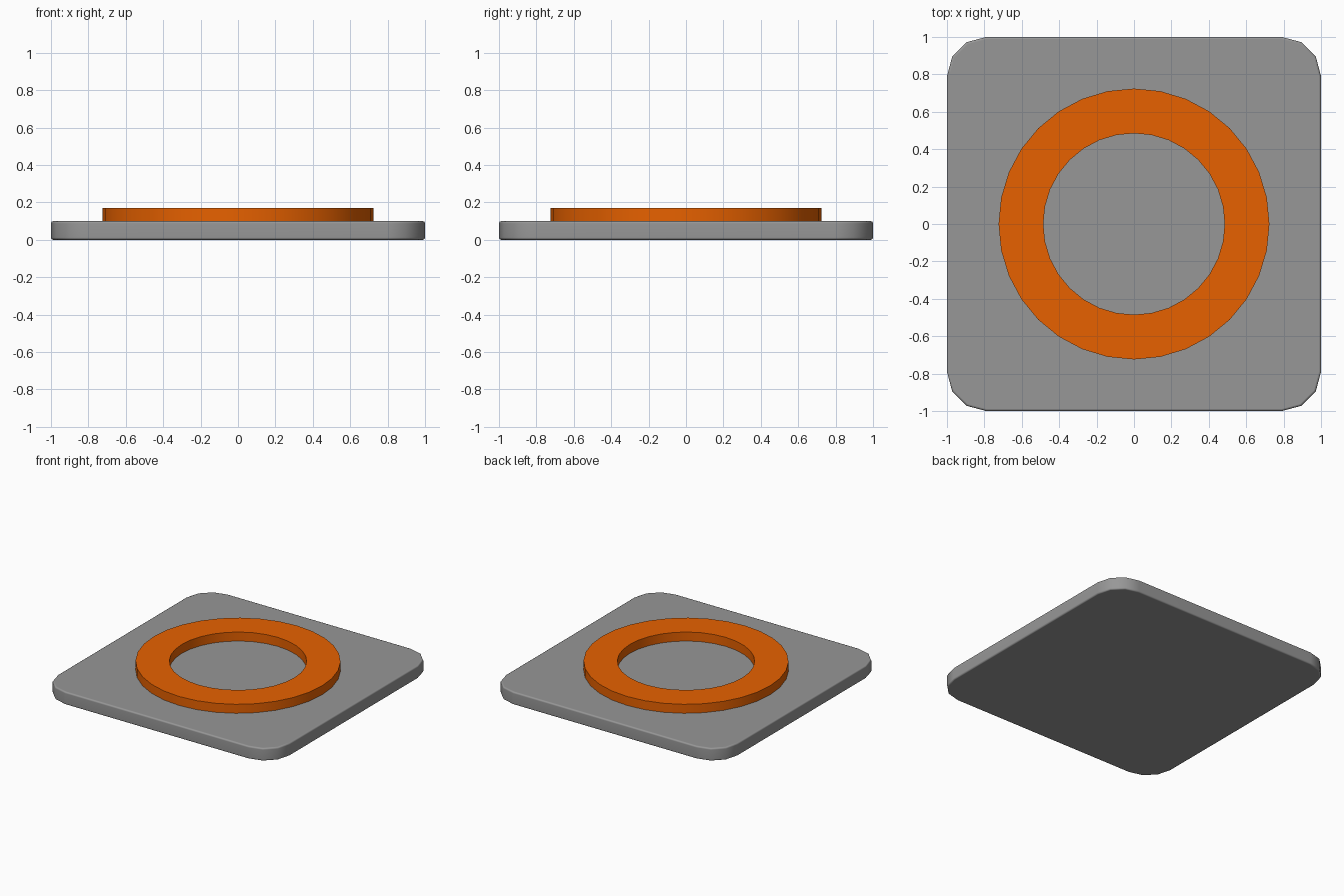
import bpy, bmesh
from math import sin, cos, pi

if "Cube" in bpy.data.objects:
    bpy.data.objects.remove(bpy.data.objects["Cube"])


def finish(name, bm, angle, color):
    bmesh.ops.recalc_face_normals(bm, faces=bm.faces)
    mesh = bpy.data.meshes.new(name)
    bm.to_mesh(mesh)
    bm.free()
    ob = bpy.data.objects.new(name, mesh)
    bpy.context.collection.objects.link(ob)
    bpy.ops.object.select_all(action='DESELECT')
    ob.select_set(True)
    bpy.context.view_layer.objects.active = ob
    bpy.ops.object.shade_smooth_by_angle(angle=angle)
    mat = bpy.data.materials.new(name + "_colour")
    mat.diffuse_color = color
    mat.use_nodes = True
    mat.node_tree.nodes["Principled BSDF"].inputs["Base Color"].default_value = mat.diffuse_color
    mesh.materials.append(mat)
    return ob


# Base plate: dark grey rounded square with softened rims
HEIGHT, CORNER, SEGS, RIM = 0.10, 0.21, 3, 0.012
bm = bmesh.new()
outline = []
for q, (sx, sy) in enumerate([(1, 1), (-1, 1), (-1, -1), (1, -1)]):
    for i in range(SEGS + 1):
        a = (q + i / SEGS) * pi / 2
        outline.append(bm.verts.new((sx * (1 - CORNER) + CORNER * cos(a),
                                     sy * (1 - CORNER) + CORNER * sin(a), 0)))
base = bm.faces.new(outline)
ext = bmesh.ops.extrude_face_region(bm, geom=[base], use_keep_orig=True)
bmesh.ops.translate(bm, vec=(0, 0, HEIGHT),
                    verts=[g for g in ext["geom"] if isinstance(g, bmesh.types.BMVert)])
bmesh.ops.recalc_face_normals(bm, faces=bm.faces)
rims = [e for e in bm.edges if abs(e.verts[0].co.z - e.verts[1].co.z) < 1e-6]
bmesh.ops.bevel(bm, geom=rims, offset=RIM, segments=2, profile=0.5, affect='EDGES')
plate = finish("base_plate", bm, pi / 3, (0.31, 0.31, 0.31, 1))
weighted = plate.modifiers.new("flat_top_shading", 'WEIGHTED_NORMAL')
weighted.keep_sharp = True

# Raised ring: rectangular section swept round 32 sides
SIDES, TOP = 32, 0.17
section = [(0.485, HEIGHT), (0.724, HEIGHT), (0.724, TOP), (0.485, TOP)]
bm = bmesh.new()
loops = [[bm.verts.new((r * cos(2 * pi * k / SIDES), r * sin(2 * pi * k / SIDES), z))
          for r, z in section] for k in range(SIDES)]
for k in range(SIDES):
    a, b = loops[k], loops[(k + 1) % SIDES]
    for j in range(4):
        n = (j + 1) % 4
        bm.faces.new((a[j], b[j], b[n], a[n]))
finish("raised_ring", bm, pi / 6, (0.80, 0.12, 0.0, 1))
